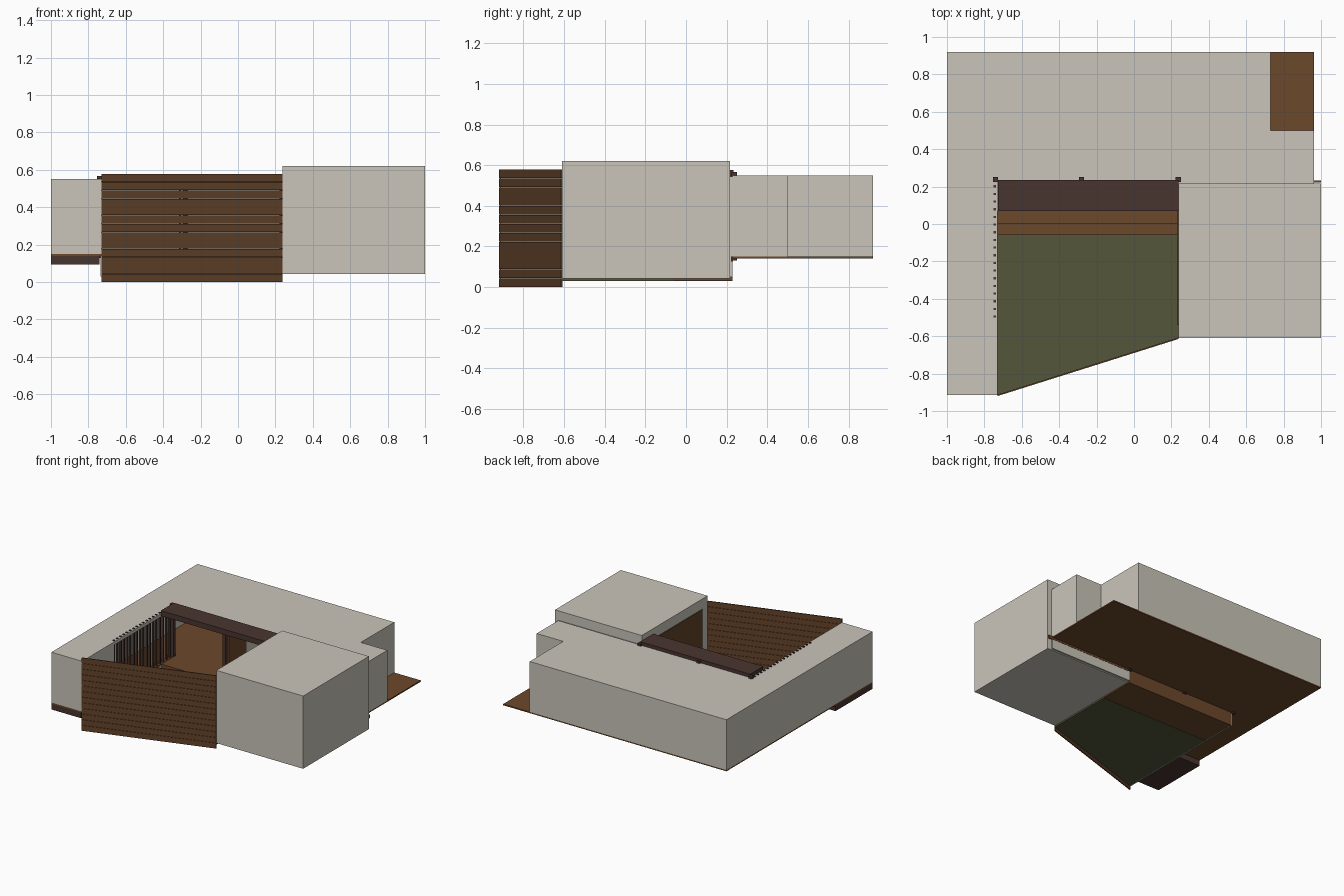
import bpy, bmesh, math

if "Cube" in bpy.data.objects:
    bpy.data.objects.remove(bpy.data.objects["Cube"])


def mat(name, r, g, b):
    lin = [(c / 255 / 12.92) if c < 10 else ((c / 255 + 0.055) / 1.055) ** 2.4 for c in (r, g, b)]
    m = bpy.data.materials.new(name)
    m.diffuse_color = (*lin, 1)
    m.use_nodes = True
    m.node_tree.nodes["Principled BSDF"].inputs["Base Color"].default_value = m.diffuse_color
    return m


PLASTER = mat("plaster", 202, 197, 186)
DECK = mat("deck_wood", 108, 72, 43)
FENCE = mat("fence_wood", 98, 66, 42)
DARK = mat("dark_wood", 73, 53, 47)
LAWN = mat("lawn_green", 84, 86, 59)


def prism(name, outlines, material):
    """Object made of extruded outlines: (points, z0, z1), points anticlockwise."""
    bm = bmesh.new()
    for pts, z0, z1 in outlines:
        lo = [bm.verts.new((x, y, z0)) for x, y in pts]
        hi = [bm.verts.new((x, y, z1)) for x, y in pts]
        bm.faces.new(lo[::-1])
        bm.faces.new(hi)
        n = len(pts)
        for i in range(n):
            j = (i + 1) % n
            bm.faces.new((lo[i], lo[j], hi[j], hi[i]))
    me = bpy.data.meshes.new(name)
    bm.to_mesh(me)
    bm.free()
    ob = bpy.data.objects.new(name, me)
    me.materials.append(material)
    bpy.context.collection.objects.link(ob)
    return ob


def rect(x0, x1, y0, y1):
    return [(x0, y0), (x1, y0), (x1, y1), (x0, y1)]


def box(name, x0, x1, y0, y1, z0, z1, material):
    return prism(name, [(rect(x0, x1, y0, y1), z0, z1)], material)


T = 0.012                                  # wall thickness
L, IN, R, F, B = -1, -0.73, 0.963, -0.915, 0.92
C, NX, NY = 0.23, 0.73, 0.5                # courtyard back line, terrace notch corner
GX = 0.237                                 # left side of the front block

# house floor, reaching out under the back terrace
prism("house_floor", [([(L, F), (IN, F), (IN, C), (R, C), (R, B), (L, B)], 0.14, 0.15)], DECK)

# flat roof over both wings
prism("house_roof", [([(L, F), (IN, F), (IN, C), (R, C), (R, NY), (NX, NY), (NX, B), (L, B)],
                      0.525, 0.55)], PLASTER)

# outer walls, open towards the courtyard
walls = [rect(L, L + T, F, B), rect(L, IN, F, F + T), rect(L, NX, B - T, B),
         rect(NX - T, NX, NY, B), rect(NX, R, NY - T, NY), rect(R - T, R, C, NY),
         rect(GX, R, C, C + T), rect(IN - T, IN, F, -0.51)]
prism("house_walls", [(w, 0.15, 0.525) for w in walls], PLASTER)

# inner partition with its door
box("partition_wall", -0.316, -0.304, 0.54, B - T, 0.15, 0.525, PLASTER)
box("partition_door", -0.316, -0.304, 0.32, 0.54, 0.15, 0.525, DECK)

# plinth under the front of the left wing
box("wing_plinth", L, -0.74, F, -0.45, 0.095, 0.14, DARK)

# low retaining wall between wing and lawn
box("retaining_wall", -0.735, -0.727, F, C, 0.03, 0.14, PLASTER)

# vertical slat screen in front of the wing opening
prism("slat_screen", [(rect(-0.751, -0.737, y - 0.006, y + 0.006), 0.15, 0.556)
                      for y in [-0.495 + i * 0.041 for i in range(18)]], DARK)

# veranda posts and canopy
prism("veranda_posts", [(rect(x - 0.014, x + 0.014, 0.224, 0.25), 0.13, 0.567)
                        for x in (-0.74, -0.28, 0.237)], DARK)
box("veranda_canopy", -0.728, GX, 0.07, 0.234, 0.535, 0.577, DARK)

# lawn and two wooden steps up to the house
prism("lawn", [([(-0.727, -0.912), (GX, -0.607), (GX, -0.06), (-0.727, -0.06)], 0.03, 0.042)], LAWN)
box("lower_step", -0.727, GX, -0.06, 0.004, 0.032, 0.08, DECK)
box("upper_step", -0.727, GX, 0.004, C, 0.032, 0.115, DECK)
box("veranda_deck", -0.727, GX, 0.075, C, 0.115, 0.15, DECK)

# slanted fence of horizontal boards
pitch = 0.0447
fence = [(-0.73, -0.92), (GX, -0.615), (GX, -0.607), (-0.73, -0.912)]
prism("board_fence", [(fence, i * pitch, (i + 1) * pitch - 0.002) for i in range(13)], FENCE)

# right-hand block, its back wall strip and side door
box("front_block", GX, 1.0, -0.61, 0.217, 0.042, 0.62, PLASTER)
box("block_back_trim", GX, R, 0.217, C, 0.05, 0.545, PLASTER)
box("block_back_board", GX, 1.0, 0.222, 0.232, 0.125, 0.15, DECK)
box("block_side_door", GX - 0.006, GX, -0.54, 0.1, 0.06, 0.54, FENCE)
